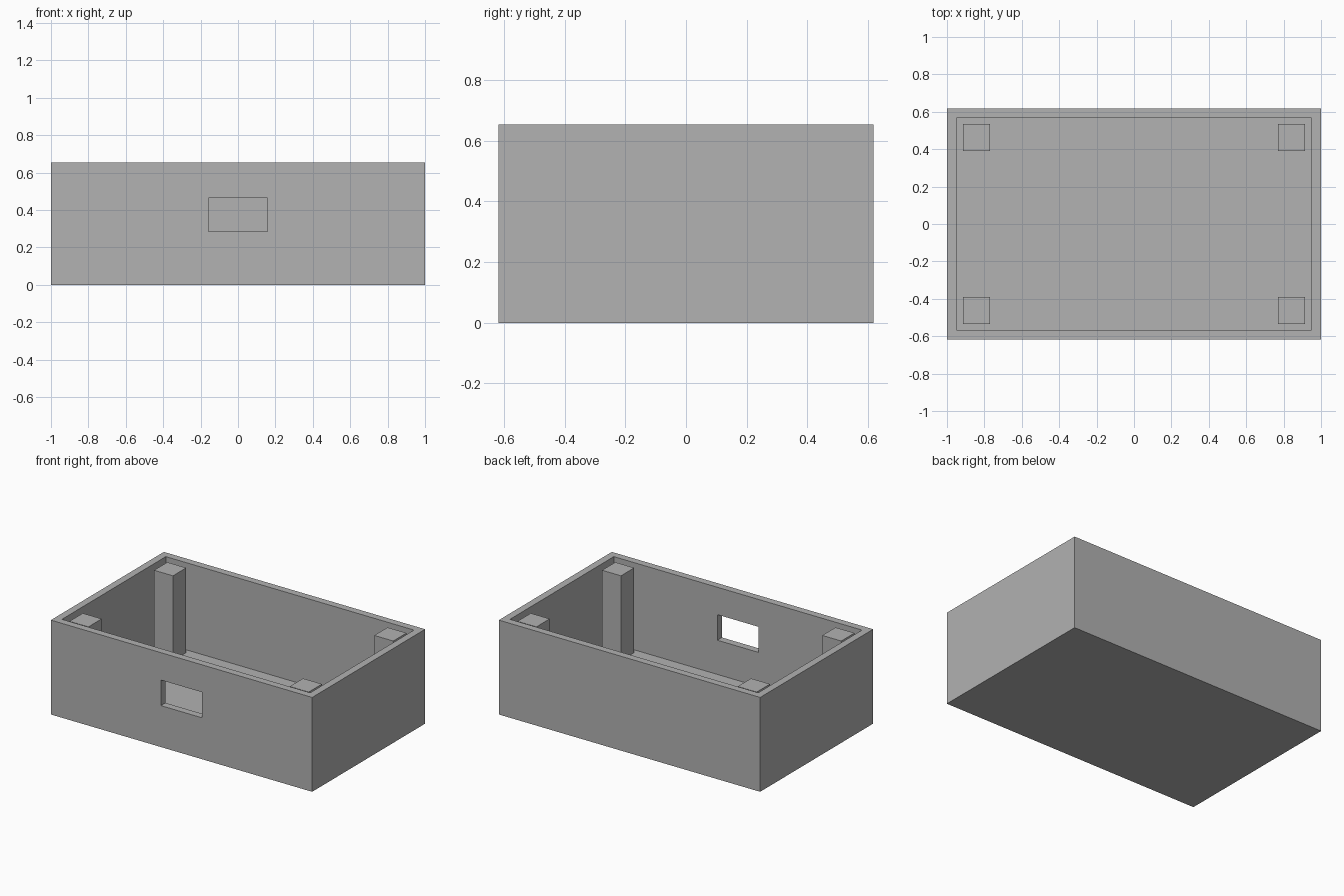
import bpy

cube = bpy.data.objects.get("Cube")
if cube:
    bpy.data.objects.remove(cube, do_unlink=True)

LENGTH, DEPTH, HEIGHT = 2.0, 1.235, 0.653
WALL = 0.05

grey = bpy.data.materials.new("plain grey")
grey.use_nodes = True
color = (0.445, 0.445, 0.445, 1)
grey.diffuse_color = color
grey.node_tree.nodes["Principled BSDF"].inputs["Base Color"].default_value = color


def box(name, size, center):
    """Flat-shaded box of the given size around a centre."""
    bpy.ops.mesh.primitive_cube_add(size=1, location=center)
    obj = bpy.context.object
    obj.name = name
    obj.scale = size
    bpy.ops.object.transform_apply(location=False, rotation=False, scale=True)
    obj.data.materials.append(grey)
    return obj


def cut(target, cutter):
    """Subtract the cutter from the target and discard it."""
    cutter.hide_render = True
    mod = target.modifiers.new("cut", "BOOLEAN")
    mod.operation = "DIFFERENCE"
    mod.solver = "EXACT"
    mod.object = cutter
    bpy.context.view_layer.objects.active = target
    bpy.ops.object.modifier_apply(modifier=mod.name)
    bpy.data.objects.remove(cutter, do_unlink=True)


# Open-topped case
case = box("case", (LENGTH, DEPTH, HEIGHT), (0, 0, HEIGHT / 2))
cut(case, box("cavity_cutter", (LENGTH - 2 * WALL, DEPTH - 2 * WALL, HEIGHT),
              (0, 0, WALL + HEIGHT / 2)))

# Rectangular opening through the front wall
cut(case, box("opening_cutter", (0.315, 4 * WALL, 0.177), (0, -DEPTH / 2, 0.375)))

# Four corner posts, slightly below the rim
POST, POST_TOP = 0.145, 0.636
for x_name, sx in (("left", 1), ("right", -1)):
    for y_name, sy in (("front", -1), ("back", 1)):
        box(f"{y_name}_{x_name}_post", (POST, POST, POST_TOP - WALL),
            (sx * 0.843, sy * 0.462, (POST_TOP + WALL) / 2))
